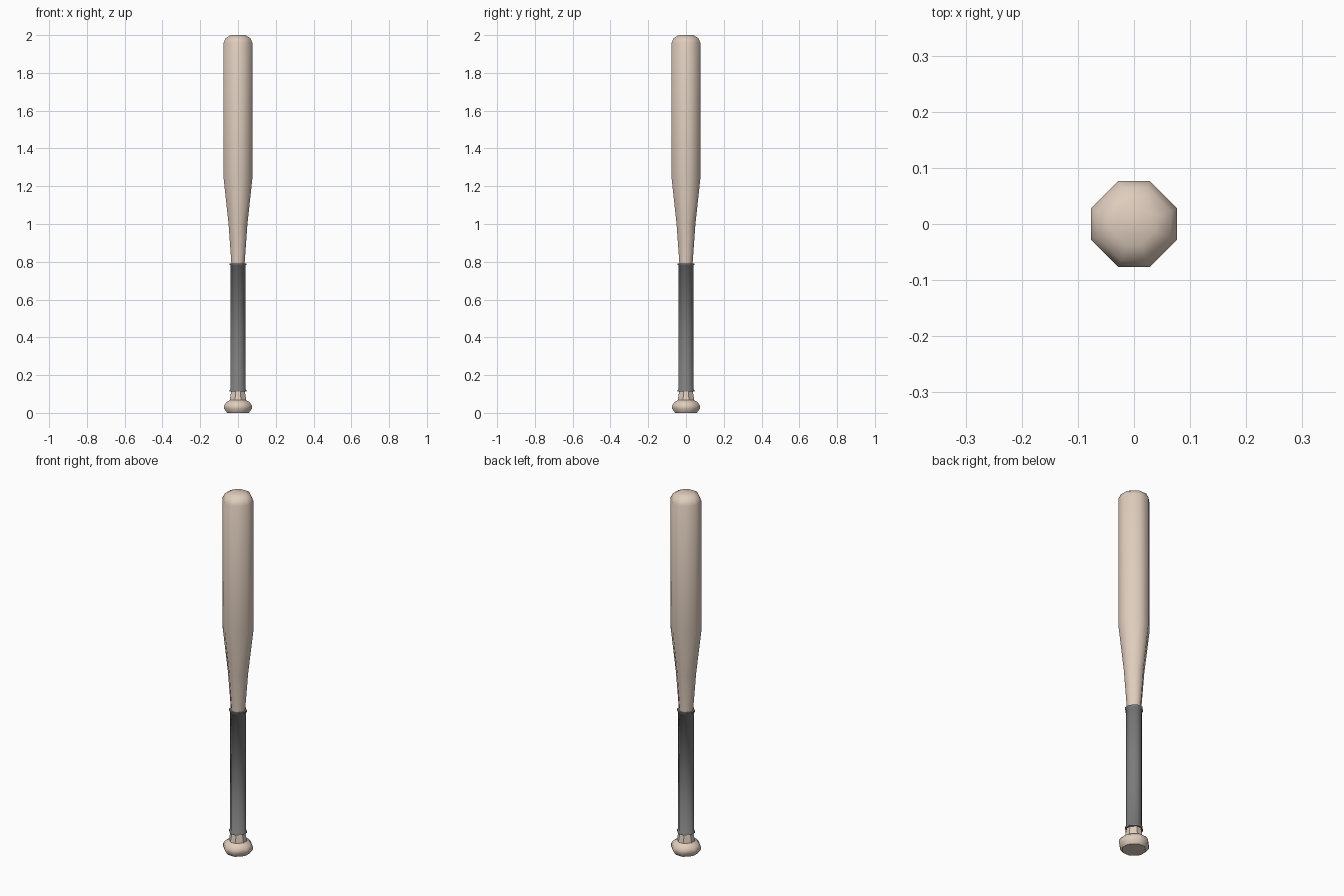
import bpy, bmesh, math

if "Cube" in bpy.data.objects:
    bpy.data.objects.remove(bpy.data.objects["Cube"])

# cross-section: octagon with flats facing the axes (half width 1)
C = 0.355
OCT = [(1, -C), (1, C), (C, 1), (-C, 1), (-1, C), (-1, -C), (-C, -1), (C, -1)]


def material(name, rgb):
    m = bpy.data.materials.new(name)
    m.diffuse_color = (*rgb, 1)
    m.use_nodes = True
    m.node_tree.nodes["Principled BSDF"].inputs["Base Color"].default_value = m.diffuse_color
    return m


def turned(name, profile, mat, angle):
    """Stack octagonal rings of (half width, height) and skin them."""
    bm = bmesh.new()
    rings = [[bm.verts.new((x * r, y * r, z)) for x, y in OCT] for r, z in profile]
    for a, b in zip(rings, rings[1:]):
        for i in range(8):
            j = (i + 1) % 8
            bm.faces.new((a[i], a[j], b[j], b[i]))
    bm.faces.new(rings[0][::-1])
    bm.faces.new(rings[-1])
    me = bpy.data.meshes.new(name)
    bm.to_mesh(me)
    bm.free()
    ob = bpy.data.objects.new(name, me)
    bpy.context.collection.objects.link(ob)
    if mat:
        me.materials.append(mat)
    bpy.ops.object.select_all(action='DESELECT')
    ob.select_set(True)
    bpy.context.view_layer.objects.active = ob
    bpy.ops.object.shade_smooth_by_angle(angle=math.radians(angle))
    return ob


wood = material("wood", (0.74, 0.61, 0.51))
dark = material("grip_tape", (0.2, 0.2, 0.2))

# knob, each facet crisp
turned("knob", [(0.058, 0.0), (0.073, 0.022), (0.073, 0.04), (0.062, 0.056),
                (0.044, 0.067), (0.036, 0.115)], wood, 44)

# handle, taper and rounded barrel
turned("barrel", [(0.034, 0.113), (0.035, 0.79), (0.050, 1.0), (0.077, 1.25),
                  (0.077, 1.958), (0.065, 1.984), (0.038, 2.0)], wood, 60)

# grip wrap with a raised lip at both ends
turned("grip", [(0.036, 0.112), (0.044, 0.112), (0.044, 0.120), (0.040, 0.124),
                (0.039, 0.780), (0.044, 0.784), (0.044, 0.792), (0.034, 0.792)], dark, 60)
